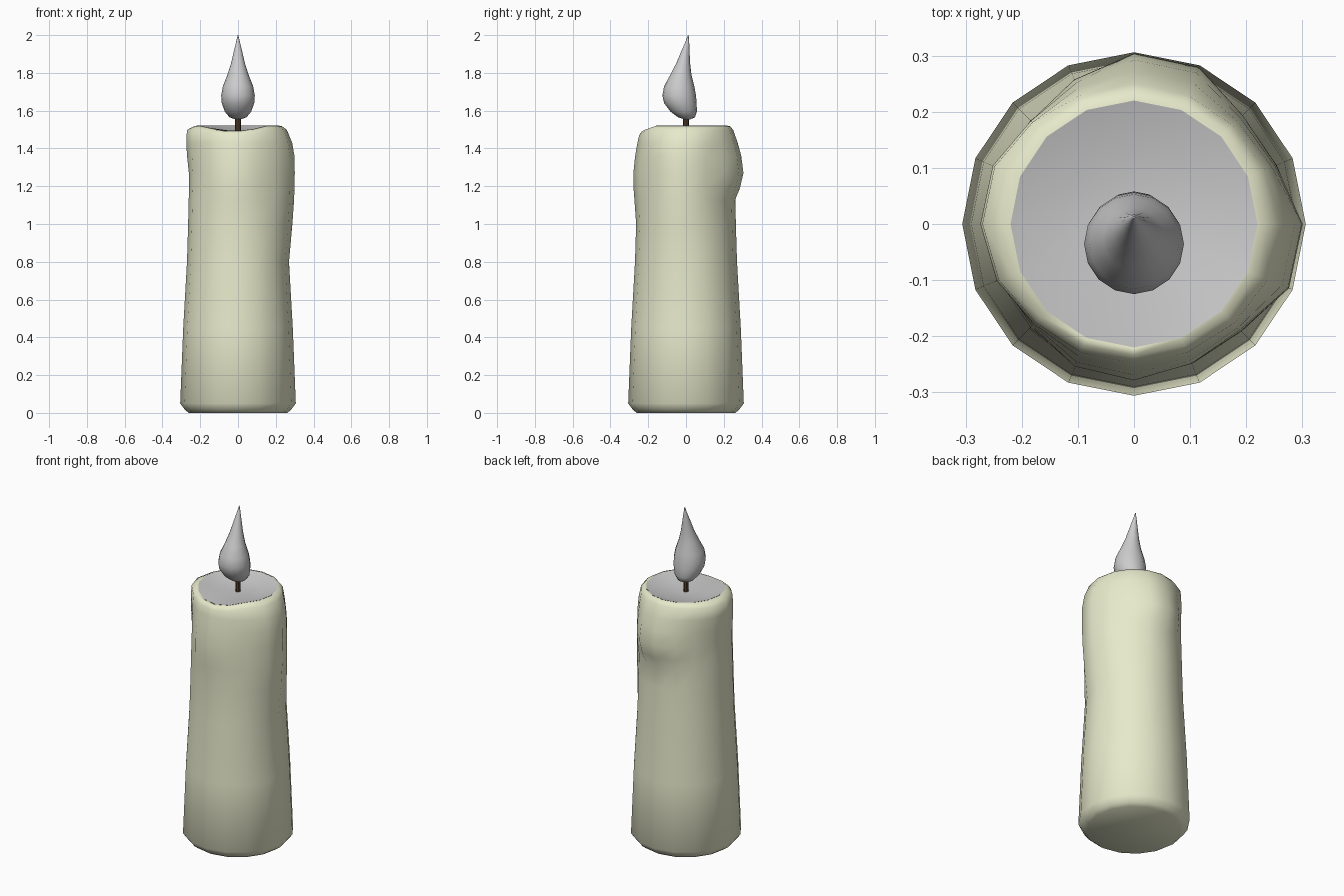
import bpy, bmesh, math
from mathutils import Vector

if "Cube" in bpy.data.objects:
    bpy.data.objects.remove(bpy.data.objects["Cube"])

N = 16


def material(name, rgb):
    m = bpy.data.materials.new(name)
    m.diffuse_color = (*rgb, 1)
    m.use_nodes = True
    m.node_tree.nodes["Principled BSDF"].inputs["Base Color"].default_value = m.diffuse_color
    return m


def loft(name, rings, mat=None, angle=60):
    """Skin closed rings of points and cap both ends."""
    bm = bmesh.new()
    loops = [[bm.verts.new(p) for p in ring] for ring in rings]
    for a, b in zip(loops, loops[1:]):
        n = len(a)
        for i in range(n):
            j = (i + 1) % n
            bm.faces.new((a[i], a[j], b[j], b[i]))
    bm.faces.new(loops[0][::-1])
    bm.faces.new(loops[-1])
    me = bpy.data.meshes.new(name)
    bm.to_mesh(me)
    bm.free()
    ob = bpy.data.objects.new(name, me)
    bpy.context.collection.objects.link(ob)
    if mat:
        me.materials.append(mat)
    bpy.ops.object.select_all(action='DESELECT')
    ob.select_set(True)
    bpy.context.view_layer.objects.active = ob
    bpy.ops.object.shade_smooth_by_angle(angle=math.radians(angle))
    return ob


def circle(r, z, y=0, n=N):
    return [Vector((r * math.cos(k * math.tau / n),
                    y + r * math.sin(k * math.tau / n), z)) for k in range(n)]


def bump(d, width):
    return math.cos(d / width * math.pi / 2) ** 0.8 if abs(d) < width else 0


def angle_gap(a, b):
    return (a - b + 180) % 360 - 180


# Wax runs: direction, half width (degrees), top, fullest and end heights, thickness
DRIPS = [(80, 42, 1.50, 1.27, 1.14, 0.050),
         (-10, 40, 1.52, 1.36, 0.80, 0.048),
         (-95, 40, 1.46, 1.26, 1.05, 0.022),
         (172, 45, 1.56, 1.48, 1.25, 0.024)]


def wax_radius(r, z, deg):
    for direction, width, top, peak, end, thick in DRIPS:
        if end < z < top:
            t = (top - z) / (top - peak) if z > peak else (z - end) / (peak - end)
            r += thick * math.sin(t * math.pi / 2) * max(0, bump(angle_gap(deg, direction), width))
    return r


def rim_height(deg):
    # the rim sags at the front where wax has run over
    return 1.52 - 0.028 * bump(angle_gap(deg, -97), 48)


def wax_ring(r, z, drop=None):
    ring = []
    for k in range(N):
        deg = k * 360 / N
        zz = z if drop is None else rim_height(deg) - drop
        rr = wax_radius(r, z, deg) if r > 0.24 else r
        a = math.radians(deg)
        ring.append(Vector((rr * math.cos(a), rr * math.sin(a), zz)))
    return ring


wax = material("wax", (0.80, 0.82, 0.60))
dark = material("wick", (0.10, 0.05, 0.02))

# Wax body with tapered side, drips and soft rim
body = [wax_ring(0.262, 0.005), wax_ring(0.28, 0.015), wax_ring(0.306, 0.05)]
body[0] = circle(0.26, 0)
for r, z in [(0.290, 0.45), (0.270, 0.80), (0.264, 1.00), (0.261, 1.13), (0.259, 1.19),
             (0.257, 1.27), (0.254, 1.36), (0.252, 1.43)]:
    body.append(wax_ring(r, z))
body += [wax_ring(0.248, 1.495, 0.022), wax_ring(0.234, 1.515, 0.003), wax_ring(0.22, 1.52, 0.0)]
body.append(circle(0.21, 1.483))
loft("candle_body", body, wax)

# Melted pool, sunk slightly towards the wick
pool = [circle(0.2, 1.484), wax_ring(0.22, 1.52, -0.001), circle(0.13, 1.495), circle(0.03, 1.49)]
loft("melted_pool", pool)

# Wick
loft("wick", [circle(0.015, 1.485, n=8), circle(0.015, 1.57, n=8)], dark, 30)

# Flame, leaning to the front then curling back at the tip
FLAME = [(0.012, 1.553, 0.008), (0.045, 1.565, 0.003), (0.070, 1.595, -0.012),
         (0.086, 1.64, -0.030), (0.089, 1.68, -0.036), (0.080, 1.73, -0.036),
         (0.056, 1.79, -0.027), (0.037, 1.85, -0.015), (0.023, 1.91, -0.004),
         (0.011, 1.96, 0.006), (0.002, 2.0, 0.012)]
loft("flame", [circle(r, z, y) for r, z, y in FLAME])
